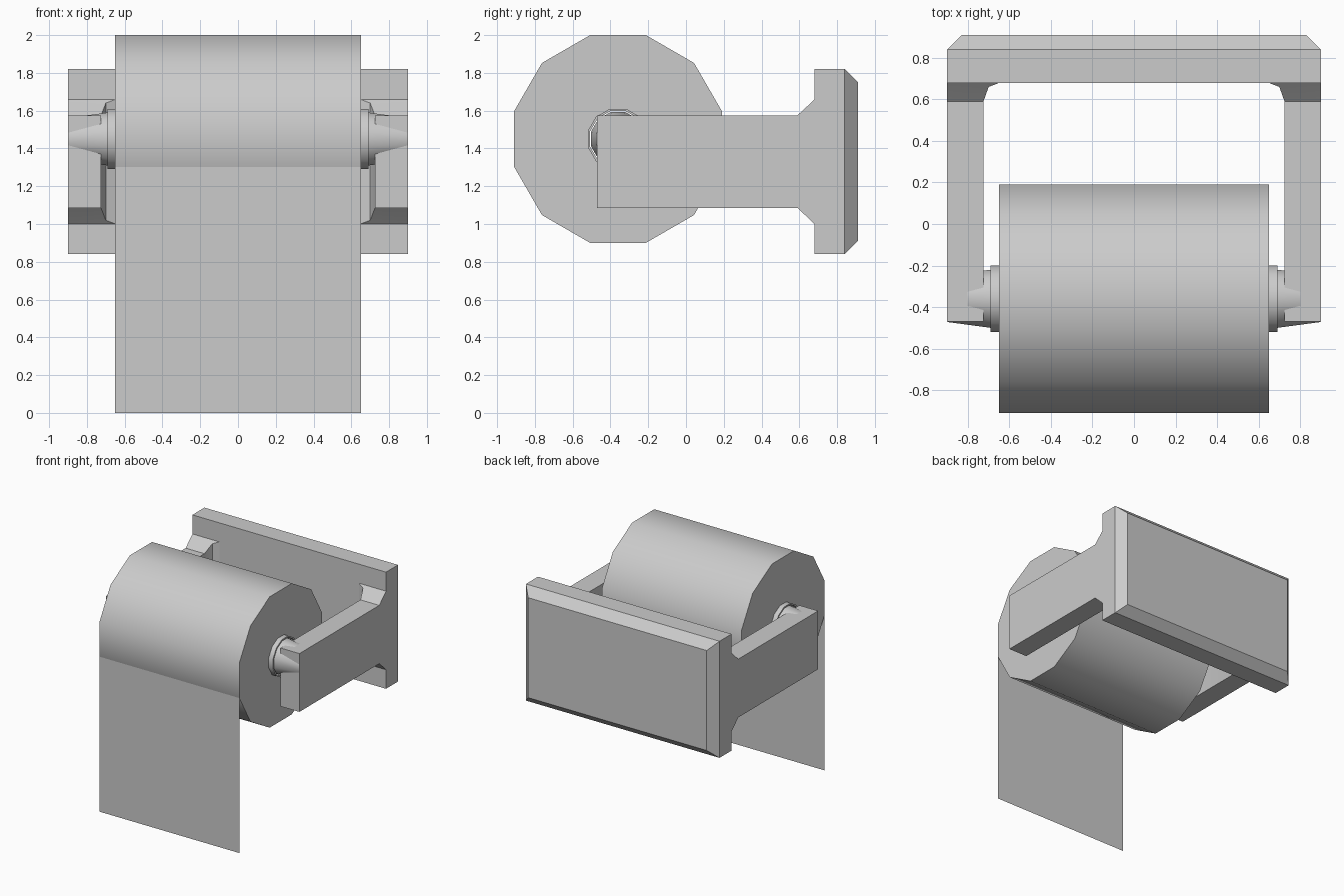
import bpy, bmesh
from math import radians, cos, sin, pi

if "Cube" in bpy.data.objects:
    bpy.data.objects.remove(bpy.data.objects["Cube"])

AXIS_Y, AXIS_Z = -0.36, 1.45   # roll axis


def finish(name, bm, angle=35):
    bmesh.ops.recalc_face_normals(bm, faces=bm.faces)
    me = bpy.data.meshes.new(name)
    bm.to_mesh(me)
    bm.free()
    ob = bpy.data.objects.new(name, me)
    bpy.context.collection.objects.link(ob)
    bpy.ops.object.select_all(action='DESELECT')
    ob.select_set(True)
    bpy.context.view_layer.objects.active = ob
    bpy.ops.object.shade_smooth_by_angle(angle=radians(angle))
    return ob


def loft(rings, close=False):
    """Skin a list of point rings; cap the ends or join last to first."""
    bm = bmesh.new()
    vs = [[bm.verts.new(p) for p in r] for r in rings]
    n = len(vs[0])
    pairs = list(zip(vs, vs[1:])) + ([(vs[-1], vs[0])] if close else [])
    for a, b in pairs:
        for i in range(n):
            j = (i + 1) % n
            bm.faces.new((a[i], a[j], b[j], b[i]))
    if not close:
        bm.faces.new(vs[0])
        bm.faces.new(vs[-1])
    return bm


def rect(y, x0, x1, z0, z1):
    return [(x0, y, z0), (x1, y, z0), (x1, y, z1), (x0, y, z1)]


def circle(x, apothem, n=12):
    r = apothem / cos(pi / n)
    return [(x, AXIS_Y + r * cos(2 * pi * (i + .5) / n),
             AXIS_Z + r * sin(2 * pi * (i + .5) / n)) for i in range(n)]


def mirror(ob):
    m = ob.modifiers.new("mirror", 'MIRROR')
    m.use_mirror_merge = False


# wall plate with chamfered back rim
finish("wall_plate", loft([rect(0.68, -.9, .9, .84, 1.82),
                           rect(0.84, -.9, .9, .84, 1.82),
                           rect(0.91, -.83, .83, .91, 1.75)]))

# side arms flaring into the plate
arm = [(-.47, .725, 1.085, 1.575), (.59, .725, 1.085, 1.575),
       (.66, .70, 1.02, 1.64), (.685, .635, .995, 1.665)]
mirror(finish("side_arms", loft([rect(y, x, .9, a, b) for y, x, a, b in arm])))

# tapered pegs on the arm ends that hold the roll
mirror(finish("pegs", loft([circle(.66, .143), circle(.69, .14), circle(.898, .112)])))

# paper roll with protruding hollow core
profile = [(-.65, .55), (.65, .55), (.65, .16), (.69, .16), (.69, .148),
           (-.69, .148), (-.69, .16), (-.65, .16)]
finish("paper_roll", loft([circle(x, r) for x, r in profile], close=True))

# hanging sheet
bm = bmesh.new()
bm.faces.new([bm.verts.new(p) for p in rect(-.91, -.65, .65, 0, 1.303)])
finish("hanging_sheet", bm)
